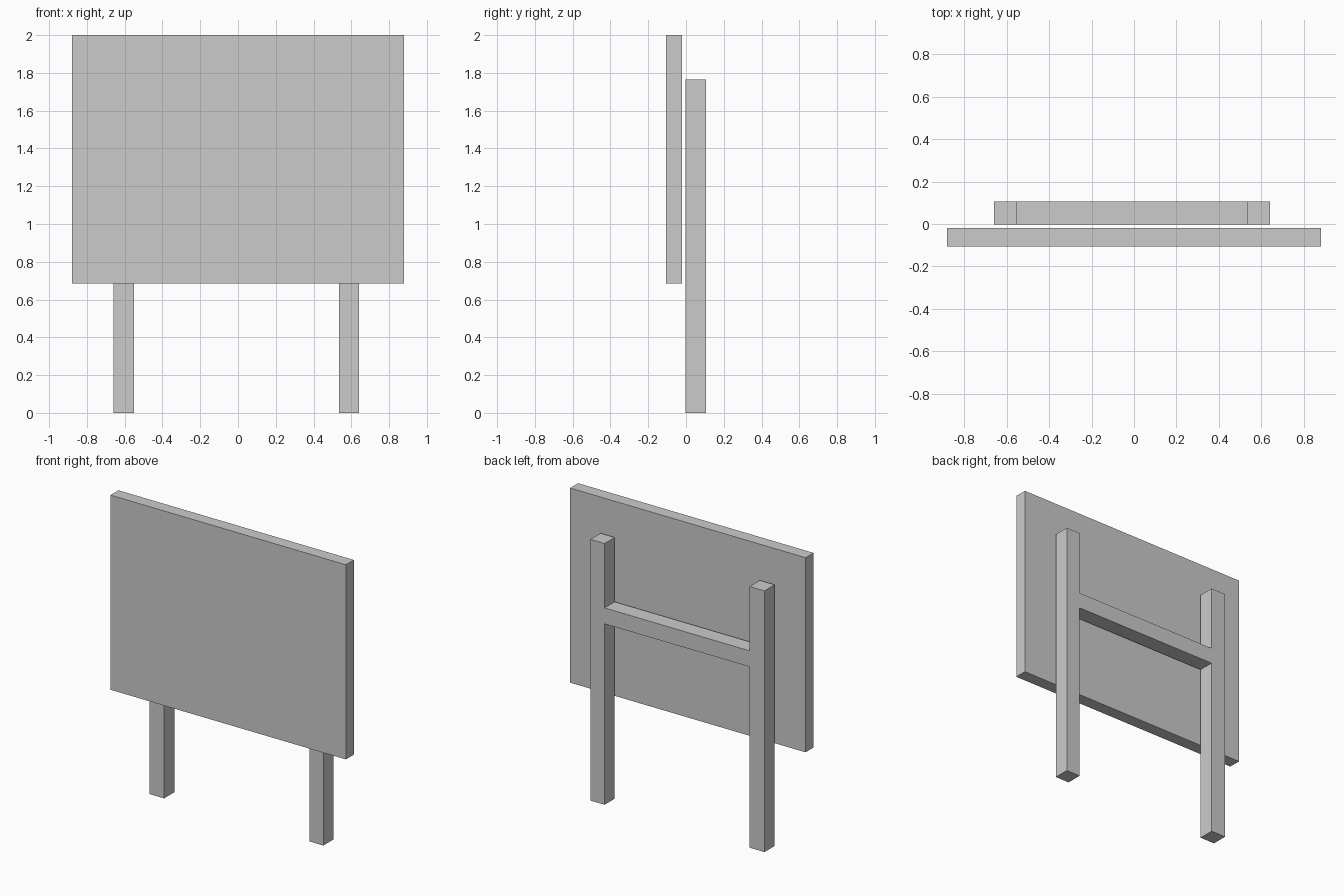
import bpy
import bmesh

if "Cube" in bpy.data.objects:
    bpy.data.objects.remove(bpy.data.objects["Cube"])


def extruded_part(name, outline, y_front, y_back):
    """Extrude an (x, z) outline from y_front to y_back."""
    bm = bmesh.new()
    face = bm.faces.new([bm.verts.new((x, y_front, z)) for x, z in outline])
    result = bmesh.ops.extrude_face_region(bm, geom=[face])
    moved = [g for g in result["geom"] if isinstance(g, bmesh.types.BMVert)]
    bmesh.ops.translate(bm, verts=moved, vec=(0, y_back - y_front, 0))
    bmesh.ops.recalc_face_normals(bm, faces=bm.faces)
    mesh = bpy.data.meshes.new(name)
    bm.to_mesh(mesh)
    bm.free()
    obj = bpy.data.objects.new(name, mesh)
    bpy.context.collection.objects.link(obj)
    return obj


# Sign board
extruded_part("sign_board",
              [(-0.88, 0.685), (0.88, 0.685), (0.88, 2.0), (-0.88, 2.0)],
              -0.105, -0.02)

# H-shaped support frame: two posts joined by a flush crossbar
left_out, left_in, right_in, right_out = -0.66, -0.55, 0.535, 0.64
post_top, bar_bottom, bar_top = 1.765, 1.222, 1.33
extruded_part("support_frame",
              [(left_out, 0), (left_in, 0),
               (left_in, bar_bottom), (right_in, bar_bottom),
               (right_in, 0), (right_out, 0),
               (right_out, post_top), (right_in, post_top),
               (right_in, bar_top), (left_in, bar_top),
               (left_in, post_top), (left_out, post_top)],
              -0.003, 0.105)
